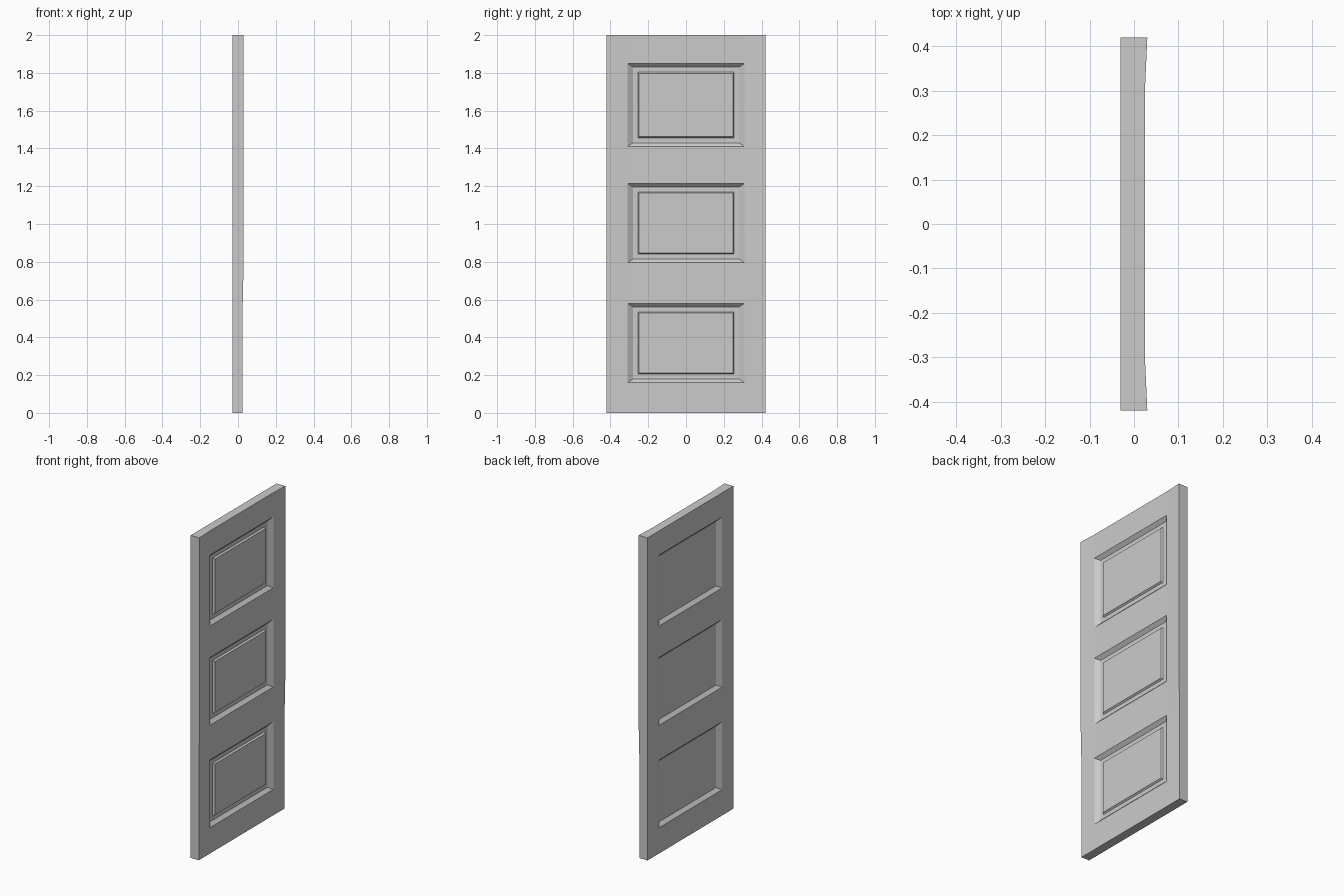
import bpy
import bmesh

cube = bpy.data.objects.get("Cube")
if cube:
    bpy.data.objects.remove(cube, do_unlink=True)

# Single painted grey
paint = bpy.data.materials.new("door_grey")
paint.use_nodes = True
grey = (0.6, 0.6, 0.6, 1.0)
paint.diffuse_color = grey
paint.node_tree.nodes["Principled BSDF"].inputs["Base Color"].default_value = grey

# Frame lines: stiles along y, rails along z
STILES = [-0.42, -0.31, 0.31, 0.42]
RAILS = [0, 0.16, 0.58, 0.795, 1.215, 1.41, 1.85, 2]
FRONT, BACK = 0.025, -0.03

# Panel steps: inset in y, inset in z, depth below the frame
RAISED = [(0, 0, 0), (0.03, 0.02, 0.02), (0.055, 0.045, 0.02), (0.062, 0.052, 0.01)]
PLAIN = [(0, 0, 0), (0.03, 0.02, 0.02)]

bm = bmesh.new()


def quad(points):
    bm.faces.new([bm.verts.new(p) for p in points])


def rectangle(x, y0, y1, z0, z1):
    return [(x, y0, z0), (x, y1, z0), (x, y1, z1), (x, y0, z1)]


def panel(x, inward, y0, y1, z0, z1, steps):
    """Nested rectangular rings closed by a flat field."""
    rings = [rectangle(x + inward * d, y0 + a, y1 - a, z0 + b, z1 - b)
             for a, b, d in steps]
    for outer, inner in zip(rings, rings[1:]):
        for i in range(4):
            j = (i + 1) % 4
            quad([outer[i], outer[j], inner[j], inner[i]])
    quad(rings[-1])


# Both broad faces, with three panels each
for x, inward, steps in ((FRONT, -1, RAISED), (BACK, 1, PLAIN)):
    for col, (y0, y1) in enumerate(zip(STILES, STILES[1:])):
        for row, (z0, z1) in enumerate(zip(RAILS, RAILS[1:])):
            if col == 1 and row % 2 == 1:
                panel(x, inward, y0, y1, z0, z1, steps)
            else:
                quad(rectangle(x, y0, y1, z0, z1))

# Narrow side edges
for y in (STILES[0], STILES[-1]):
    for z0, z1 in zip(RAILS, RAILS[1:]):
        quad([(BACK, y, z0), (FRONT, y, z0), (FRONT, y, z1), (BACK, y, z1)])

# Top and bottom edges
for z in (RAILS[0], RAILS[-1]):
    for y0, y1 in zip(STILES, STILES[1:]):
        quad([(BACK, y0, z), (FRONT, y0, z), (FRONT, y1, z), (BACK, y1, z)])

bmesh.ops.remove_doubles(bm, verts=bm.verts, dist=0.0005)

# Slight flare along the outer edges of the upper stiles
for v in bm.verts:
    if v.co.x > 0 and abs(v.co.y) > 0.4 and v.co.z > 0.7:
        v.co.x += 0.005

bmesh.ops.recalc_face_normals(bm, faces=bm.faces)
mesh = bpy.data.meshes.new("panelled_door")
bm.to_mesh(mesh)
bm.free()
mesh.materials.append(paint)
door = bpy.data.objects.new("panelled_door", mesh)
bpy.context.collection.objects.link(door)
